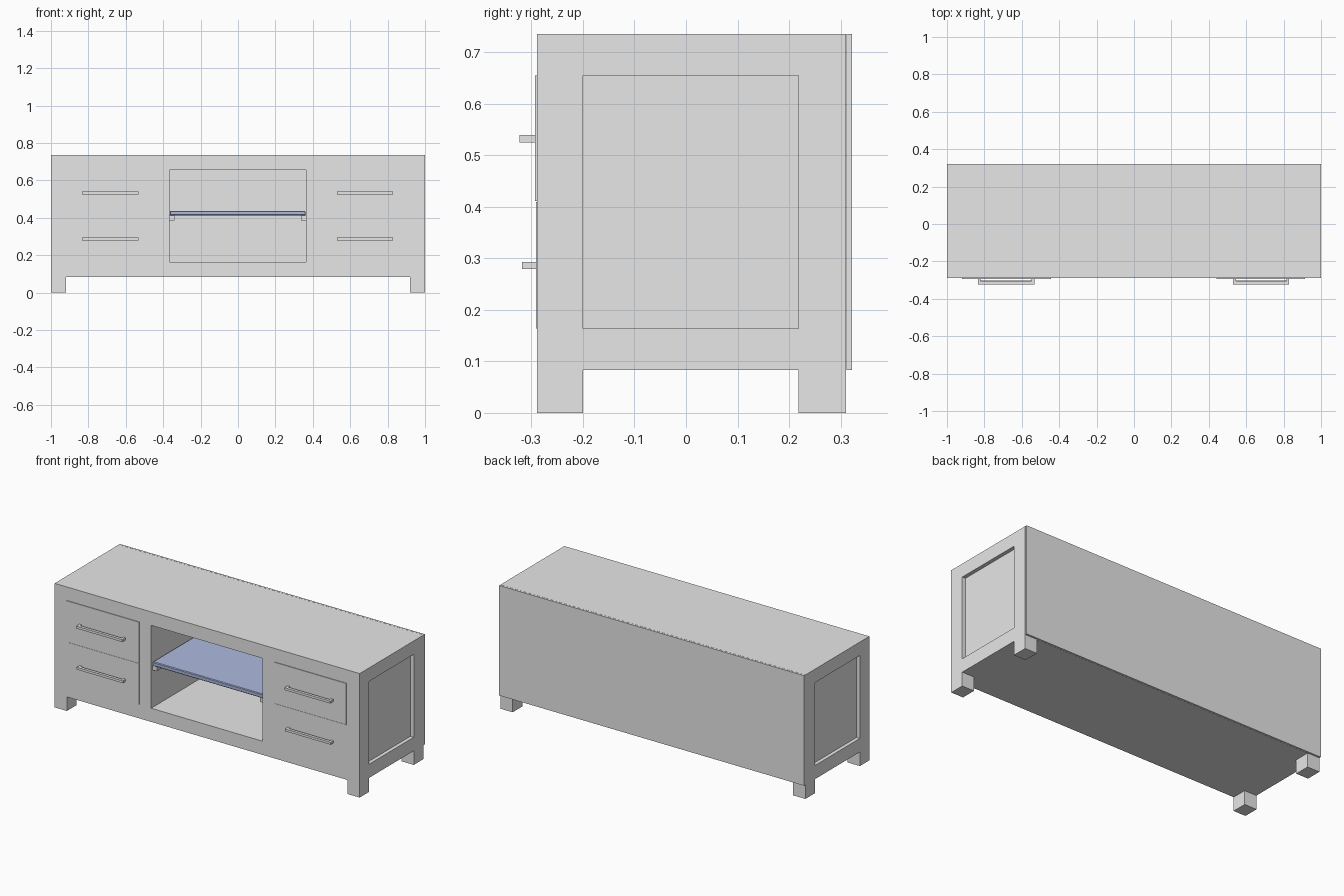
import bpy
import bmesh

old = bpy.data.objects.get("Cube")
if old:
    bpy.data.objects.remove(old, do_unlink=True)


def make_material(name, colour):
    mat = bpy.data.materials.new(name)
    mat.use_nodes = True
    mat.diffuse_color = colour
    mat.node_tree.nodes["Principled BSDF"].inputs["Base Color"].default_value = colour
    return mat


GREY = make_material("light grey", (0.8, 0.8, 0.8, 1))
BLUE = make_material("shelf blue", (0.42, 0.49, 0.74, 1))


def box(name, xs, ys, zs, mat=GREY):
    """Box between the given limits on each axis."""
    bm = bmesh.new()
    bmesh.ops.create_cube(bm, size=1)
    for v in bm.verts:
        v.co = [lim[0] if c < 0 else lim[1] for c, lim in zip(v.co, (xs, ys, zs))]
    mesh = bpy.data.meshes.new(name)
    bm.to_mesh(mesh)
    bm.free()
    mesh.materials.append(mat)
    obj = bpy.data.objects.new(name, mesh)
    bpy.context.collection.objects.link(obj)
    return obj


def cut(target, xs, ys, zs):
    """Subtract a box from the target and discard the cutter."""
    cutter = box("cutter", xs, ys, zs)
    cutter.hide_render = True
    mod = target.modifiers.new("cut", "BOOLEAN")
    mod.operation = "DIFFERENCE"
    mod.solver = "EXACT"
    mod.object = cutter
    bpy.context.view_layer.objects.active = target
    bpy.ops.object.modifier_apply(modifier=mod.name)
    bpy.data.objects.remove(cutter, do_unlink=True)


FRONT, BACK = -0.289, 0.31
TOP, UNDER = 0.735, 0.083
PANEL_Y, PANEL_Z = (-0.2, 0.218), (0.164, 0.655)

# Cabinet body: legs, side panels and the open bay are cut from one block
body = box("cabinet_body", (-1, 1), (FRONT, BACK), (0, TOP))
cut(body, (-0.92, 0.92), (-1, 1), (-1, UNDER))
cut(body, (-2, 2), PANEL_Y, (-1, UNDER))
cut(body, (-0.367, 0.364), (-1, 1), PANEL_Z)
for side in (-1, 1):
    cut(body, sorted((side * 0.978, side * 2)), PANEL_Y, PANEL_Z)

box("back_panel", (-1, 1), (BACK + 0.001, 0.322), (UNDER, TOP))

# Shelf with softened edges, resting on two runners
shelf = box("shelf", (-0.364, 0.361), (-0.28, BACK), (0.412, 0.437), BLUE)
bevel = shelf.modifiers.new("soft_edge", "BEVEL")
bevel.width = 0.004
box("left_shelf_runner", (0.337, 0.364), (-0.275, BACK), (0.385, 0.412))
box("right_shelf_runner", (-0.367, -0.34), (-0.275, BACK), (0.385, 0.412))

# Drawers: thin fronts with a bar handle on two posts
for side, x0, x1, h0, h1 in (("right", -0.92, -0.445, -0.835, -0.533),
                             ("left", 0.44, 0.915, 0.53, 0.83)):
    for level, z0, z1, zh, face, reach in (
            ("upper", 0.411, 0.655, 0.532, FRONT - 0.004, -0.323),
            ("lower", 0.164, 0.409, 0.286, FRONT - 0.002, -0.318)):
        name = f"{side}_{level}"
        z_range = (zh - 0.007, zh + 0.007)
        box(name + "_drawer_front", (x0, x1), (face, FRONT), (z0, z1))
        box(name + "_handle_bar", (h0, h1), (reach, reach + 0.017), z_range)
        for end, px in (("inner", h0), ("outer", h1 - 0.015)):
            box(f"{name}_handle_{end}_post", (px, px + 0.015),
                (reach + 0.017, face), z_range)
